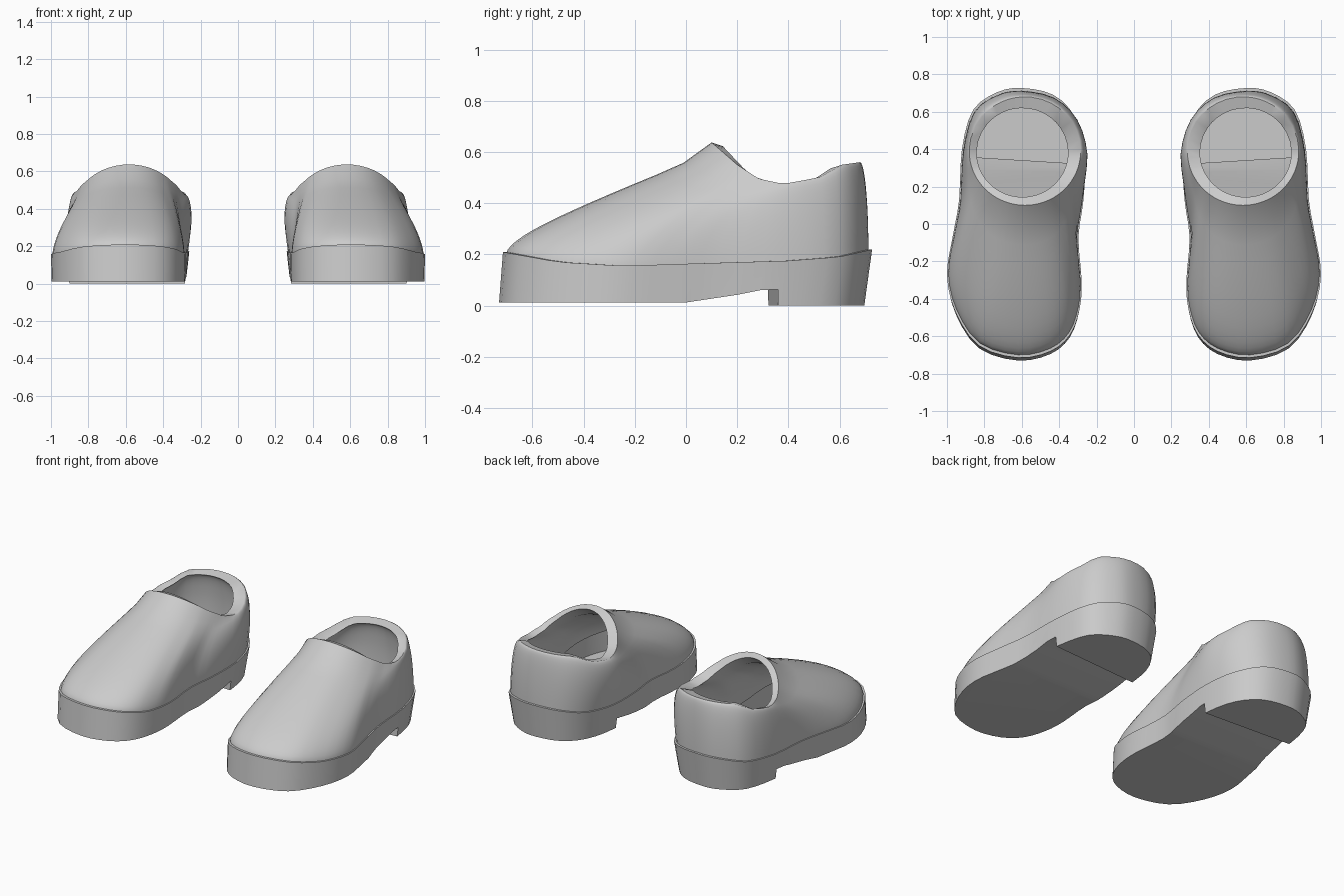
import bpy, bmesh, math
from mathutils import Vector

if "Cube" in bpy.data.objects:
    bpy.data.objects.remove(bpy.data.objects["Cube"])

grey = bpy.data.materials.new("clog grey")
grey.diffuse_color = (0.6, 0.6, 0.6, 1)
grey.use_nodes = True
grey.node_tree.nodes["Principled BSDF"].inputs["Base Color"].default_value = grey.diffuse_color

# Footprint keys: x, y, matching angle on the ankle opening, roundness of the upper
KEYS = [(.62, -.715, 0, .11), (.83, -.65, 22, .13), (.955, -.47, 40, .16), (1.0, -.27, 52, .2),
        (.968, -.06, 64, .33), (.935, .13, 75, .6), (.92, .4, 92, 1), (.86, .61, 130, 1),
        (.73, .705, 155, 1), (.6, .727, 177, 1), (.43, .69, 208, 1), (.315, .57, 237, 1),
        (.263, .37, 268, 1), (.27, .13, 288, .65), (.297, -.07, 300, .38), (.28, -.3, 312, .25),
        (.29, -.45, 322, .18), (.34, -.59, 333, .15), (.445, -.68, 346, .13)]
SOLE_TOP = [(-.72, .21), (-.5, .17), (-.25, .155), (0, .163), (.4, .175), (.6, .19), (.73, .22)]
RIM = [(.1, .637), (.2, .55), (.285, .495), (.38, .475), (.52, .5), (.61, .55), (.68, .56)]
OPENING = Vector((.583, .39))
LINING = Vector((.597, .382))
MIDDLE = Vector((.62, 0))


def lookup(table, y):
    if y <= table[0][0]:
        return table[0][1]
    for (y0, z0), (y1, z1) in zip(table, table[1:]):
        if y <= y1:
            return z0 + (z1 - z0) * (y - y0) / (y1 - y0)
    return table[-1][1]


def smooth_keys(steps):
    """Closed Catmull-Rom through the footprint keys."""
    n, out = len(KEYS), []

    def key(i):
        x, y, a, s = KEYS[i % n]
        return Vector((x, y, a + 360 * (i // n), s))
    for i in range(n):
        a, b, c, d = (key(i + k) for k in (-1, 0, 1, 2))
        for j in range(steps):
            t = j / steps
            out.append(b + (c - a) * t / 2 + (2 * a - 5 * b + 4 * c - d) * t * t / 2
                       + (3 * b - a - 3 * c + d) * t ** 3 / 2)
    return out


POINTS = smooth_keys(3)
N = len(POINTS)


def loft(bm, rows):
    rings = [[bm.verts.new(p) for p in row] for row in rows]
    for r0, r1 in zip(rings, rings[1:]):
        for i in range(N):
            j = (i + 1) % N
            bm.faces.new((r0[i], r0[j], r1[j], r1[i]))
    return rings


def make(name, bm):
    bmesh.ops.recalc_face_normals(bm, faces=bm.faces)
    me = bpy.data.meshes.new(name)
    bm.to_mesh(me)
    bm.free()
    me.materials.append(grey)
    ob = bpy.data.objects.new(name, me)
    bpy.context.collection.objects.link(ob)
    return ob


def upper_row(t, base_scale, centre, rim_scale, drop):
    """One ring between the sole edge (t=0) and the ankle opening (t=1)."""
    row = []
    for x, y, ang, s in POINTS:
        s = min(max(s, .05), 1)
        a = math.radians(ang)
        edge = Vector((x, y))
        base = MIDDLE + (edge - MIDDLE) * base_scale
        rim_y = OPENING.y - .29 * math.cos(a)
        rim = centre + Vector((.298 * math.sin(a), -.29 * math.cos(a))) * rim_scale
        p = base.lerp(rim, t)
        # slight bulge on the inner side of the heel
        p.x -= .025 * max(0, -math.sin(a)) * s ** 3 * math.sin(math.pi * math.sqrt(t))
        power = 2 + 14 * max(0, 1 - s / .25)
        rise = (1 - s) * t + s * math.sqrt(max(0, 1 - (1 - t) ** power))
        # hollow instep that flares up to the lip
        rise -= .1 * max(0, math.cos(a)) * t * t * (1 - t ** 12)
        z0, z1 = lookup(SOLE_TOP, y) - .004, lookup(RIM, rim_y)
        row.append((p.x, p.y, z0 + (z1 - z0) * rise - drop * min(1, t * 4)))
    return row


# Upper: outer skin, rolled rim, inner lining
bm = bmesh.new()
levels = [(k / 14) ** 2 for k in range(15)]
outside = [upper_row(t, .98, OPENING, 1, 0) for t in levels]
lining = [upper_row(t, .91, LINING, .82, .015) for t in reversed(levels)]
loft(bm, outside + lining)
upper = make("upper", bm)

# Sole: tapered wall with a narrow ledge around the upper
bm = bmesh.new()
top = [(x, y, lookup(SOLE_TOP, y)) for x, y, a, s in POINTS]
bottom = []
for x, y, a, s in POINTS:
    taper = .99 - .055 * min(1, max(0, y / .35))
    bottom.append((.61 + (x - .61) * taper, y - (.016 if y < 0 else .016 + .02 * y), 0))
ledge = [(*(MIDDLE + (Vector((x, y)) - MIDDLE) * .97), z) for x, y, z in top]
rings = loft(bm, [bottom, top, ledge])
bm.faces.new(rings[0])
hub = bm.verts.new((.6, 0, .17))
for i in range(N):
    bm.faces.new((rings[2][i], rings[2][(i + 1) % N], hub))
sole = make("sole", bm)

# Cutter for the arch and the slanted heel front
bm = bmesh.new()
ends = []
for x, heel in ((.1, .31), (1.1, .372)):
    prof = [(-1, -.1), (-1, .012), (0, .012), (.2, .042), (.29, .06), (heel, .064), (heel, -.1)]
    ends.append([bm.verts.new((x, y, z)) for y, z in prof])
for i in range(7):
    j = (i + 1) % 7
    bm.faces.new((ends[0][i], ends[0][j], ends[1][j], ends[1][i]))
bm.faces.new(ends[0])
bm.faces.new(ends[1])
cutter = make("arch_cutter", bm)
cutter.hide_render = True

cut = sole.modifiers.new("arch", 'BOOLEAN')
cut.operation, cut.solver, cut.object = 'DIFFERENCE', 'EXACT', cutter
bpy.context.view_layer.objects.active = sole
sole.select_set(True)
bpy.ops.object.modifier_apply(modifier="arch")
bpy.data.objects.remove(cutter)

# Open the sole from above so that the foot bed is its floor
bm = bmesh.new()
bm.from_mesh(sole.data)
bmesh.ops.delete(bm, geom=[v for v in bm.verts if (v.co - Vector((.6, 0, .17))).length < .01],
                 context='VERTS')
bm.to_mesh(sole.data)
bm.free()

# Smooth shading and the matching second shoe
bpy.ops.object.select_all(action='DESELECT')
for ob in (upper, sole):
    ob.select_set(True)
    bpy.context.view_layer.objects.active = ob
    bpy.ops.object.shade_smooth_by_angle(angle=math.radians(35))
    ob.modifiers.new("pair", 'MIRROR').use_mirror_merge = False
    ob.select_set(False)
